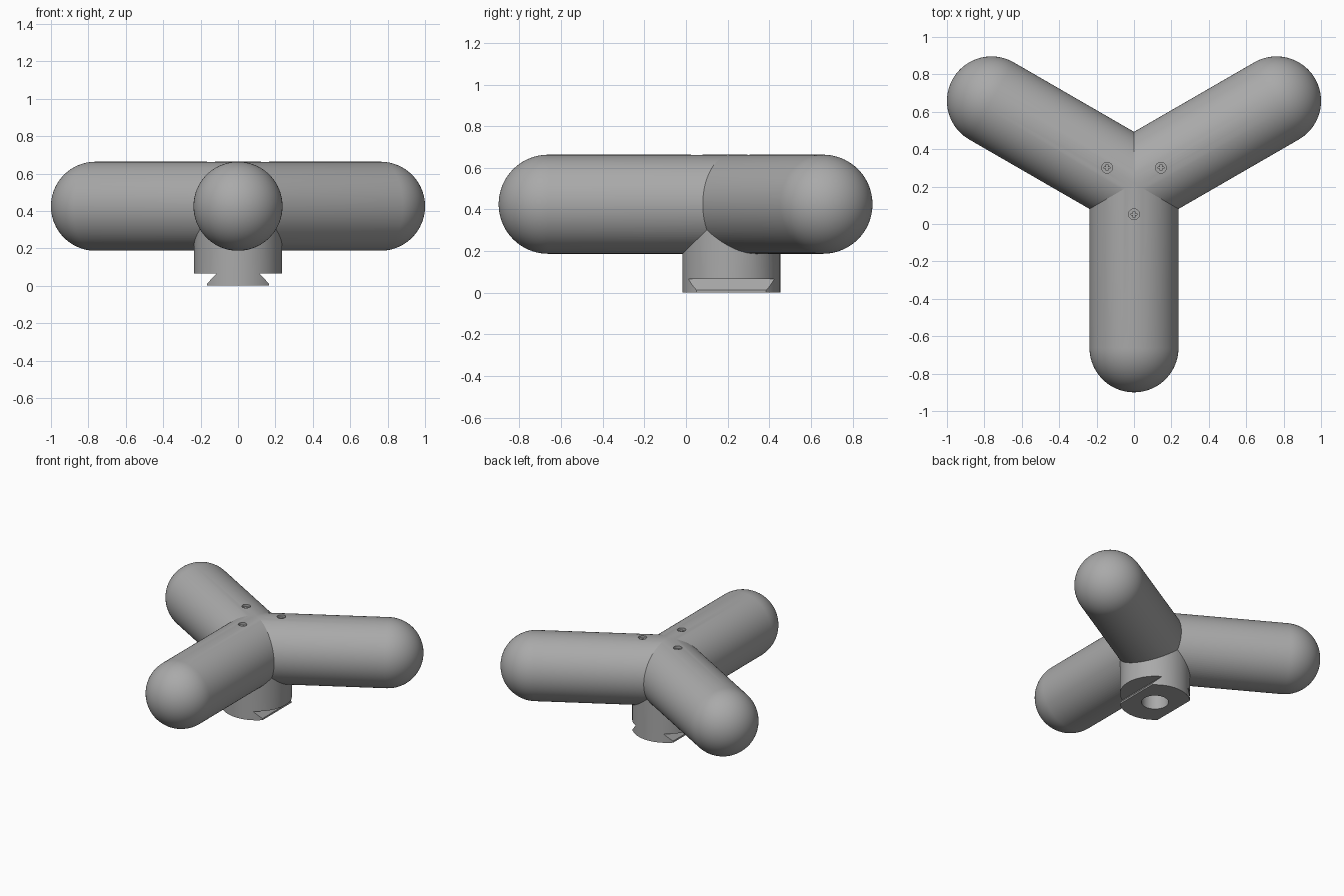
import bpy, bmesh, math
from mathutils import Matrix, Vector

R, REACH = 0.238, 0.88          # arm radius, hub to tip-sphere centre
HUB = Vector((0, 0.218, 0.425))
STEM_R = 0.235
ARM_ANGLES = [math.radians(a) for a in (-90, 30, 150)]

if "Cube" in bpy.data.objects:
    bpy.data.objects.remove(bpy.data.objects["Cube"], do_unlink=True)

grey = bpy.data.materials.new("plain grey")
grey.use_nodes = True
grey.diffuse_color = (0.4, 0.4, 0.4, 1)
grey.node_tree.nodes["Principled BSDF"].inputs["Base Color"].default_value = grey.diffuse_color


def make_object(name, bm):
    bmesh.ops.recalc_face_normals(bm, faces=bm.faces)
    mesh = bpy.data.meshes.new(name)
    bm.to_mesh(mesh)
    bm.free()
    mesh.materials.append(grey)
    obj = bpy.data.objects.new(name, mesh)
    bpy.context.collection.objects.link(obj)
    return obj


def prism(bm, outline, offset, matrix=Matrix()):
    """Extrude a closed outline of 3D points along offset."""
    face = bm.faces.new([bm.verts.new(p) for p in outline])
    ext = bmesh.ops.extrude_face_region(bm, geom=[face], use_keep_orig=True)["geom"]
    top = [v for v in ext if isinstance(v, bmesh.types.BMVert)]
    bmesh.ops.translate(bm, verts=top, vec=offset)
    bmesh.ops.transform(bm, matrix=matrix, verts=list(face.verts) + top)


def circle(radius, z, count):
    return [(radius * math.cos(2 * math.pi * i / count),
             radius * math.sin(2 * math.pi * i / count), z) for i in range(count)]


def combine(target, tool, operation):
    """Apply a boolean and discard the tool."""
    tool.hide_render = True
    mod = target.modifiers.new(operation, "BOOLEAN")
    mod.operation, mod.solver, mod.object = operation, "EXACT", tool
    bpy.context.view_layer.objects.active = target
    bpy.ops.object.modifier_apply(modifier=mod.name)
    bpy.data.objects.remove(tool, do_unlink=True)


# Three round-ended arms, mitred together at the hub
def add_arm(bm, angle):
    arm = bmesh.new()
    steps = 20
    profile = [(-0.5, 0)] + [(-0.5, R)]
    profile += [(REACH + R * math.sin(t), R * math.cos(t))
                for t in (math.pi / 2 * i / steps for i in range(steps + 1))]
    verts = [arm.verts.new((x, 0, z)) for x, z in profile]
    edges = [arm.edges.new(pair) for pair in zip(verts, verts[1:])]
    bmesh.ops.spin(arm, geom=verts + edges, axis=(1, 0, 0), cent=(0, 0, 0),
                   angle=2 * math.pi, steps=96, use_duplicate=False)
    bmesh.ops.remove_doubles(arm, verts=arm.verts, dist=1e-5)
    for side in (-1, 1):
        normal = (-math.sin(math.pi / 3), side * math.cos(math.pi / 3), 0)
        bmesh.ops.bisect_plane(arm, geom=arm.verts[:] + arm.edges[:] + arm.faces[:],
                               plane_co=(0, 0, 0), plane_no=normal, clear_outer=True)
    arm.transform(Matrix.Translation(HUB) @ Matrix.Rotation(angle, 4, "Z"))
    temp = bpy.data.meshes.new("arm_part")
    arm.to_mesh(temp)
    arm.free()
    bm.from_mesh(temp)
    bpy.data.meshes.remove(temp)


bm = bmesh.new()
for a in ARM_ANGLES:
    add_arm(bm, a)
bmesh.ops.remove_doubles(bm, verts=bm.verts, dist=1e-4)
body = make_object("three_arm_handle", bm)

# Round stem under the hub
to_hub = Matrix.Translation((HUB.x, HUB.y, 0))
bm = bmesh.new()
prism(bm, circle(STEM_R, 0, 96), (0, 0, HUB.z), to_hub)
stem = make_object("stem", bm)

# Dovetail foot: undercut both sides of the stem
bm = bmesh.new()
section = [(0.165, -0.05), (0.165, 0.012), (0.113, 0.066), (0.3, 0.066), (0.3, -0.05)]
for s in (-1, 1):
    prism(bm, [(s * x, -0.4, z) for x, z in section], (0, 0.8, 0), to_hub)
combine(stem, make_object("dovetail_cutter", bm), "DIFFERENCE")
combine(body, stem, "UNION")

# Central bore from below
bm = bmesh.new()
prism(bm, circle(0.09, -0.05, 48), (0, 0, 0.4), to_hub)
combine(body, make_object("bore_cutter", bm), "DIFFERENCE")

# Screw recesses with cross-shaped sockets
w, l = 0.005, 0.016
quarter = [(l, -w), (l, w), (w, w)]
cross = []
for k in range(4):
    for x, y in quarter:
        v = Matrix.Rotation(k * math.pi / 2, 2) @ Vector((x, y))
        cross.append((v.x, v.y, 0.625))
for name, outline in (("recess_cutter", circle(0.029, 0.645, 32)), ("cross_cutter", cross)):
    bm = bmesh.new()
    for a in ARM_ANGLES:
        spot = Matrix.Translation((0.166 * math.cos(a), 0.166 * math.sin(a), 0))
        prism(bm, outline, (0, 0, 0.1), to_hub @ spot)
    combine(body, make_object(name, bm), "DIFFERENCE")

# Smooth curves, crisp joints
bpy.ops.object.select_all(action="DESELECT")
body.select_set(True)
bpy.context.view_layer.objects.active = body
bpy.ops.object.shade_smooth_by_angle(angle=math.radians(12))
